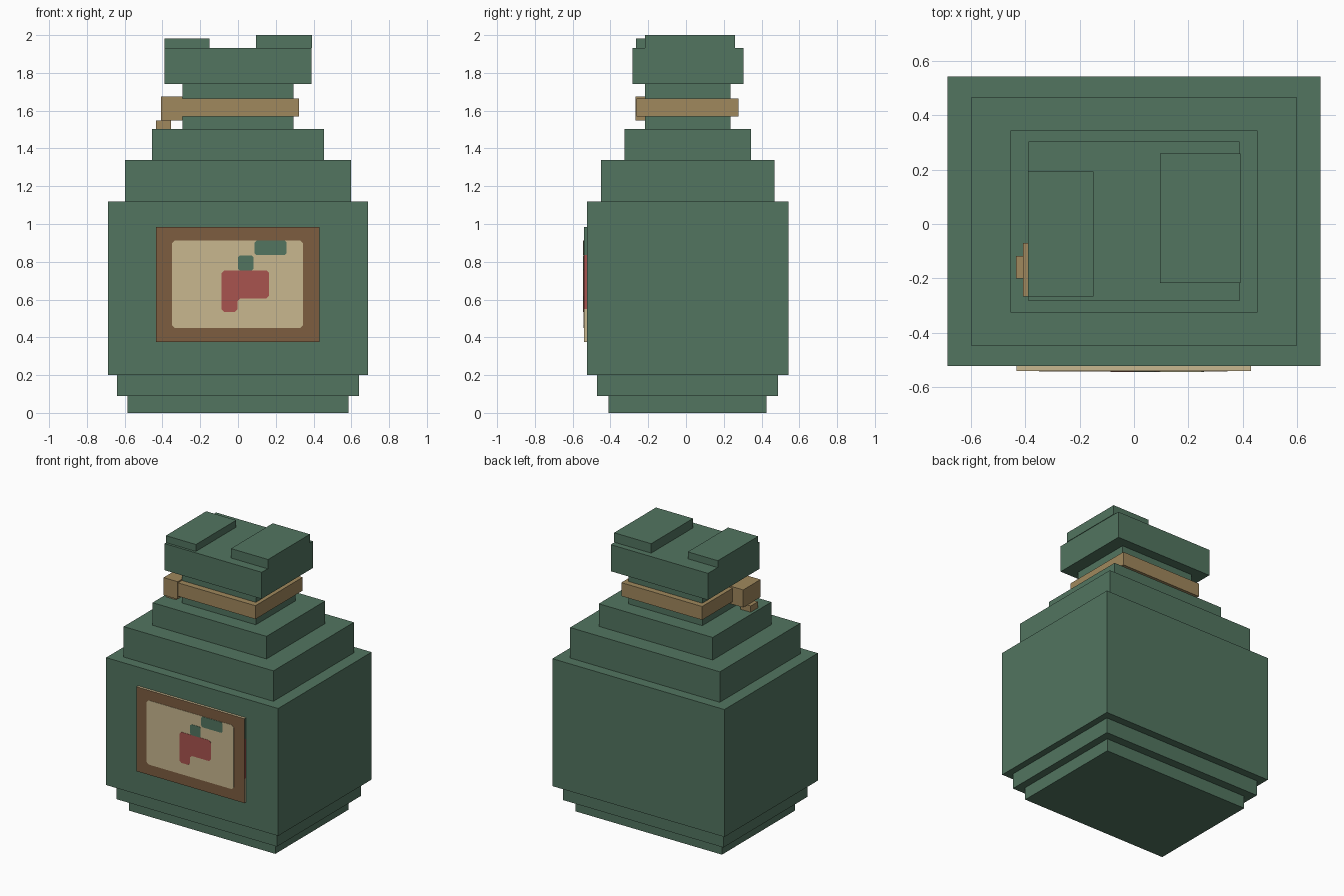
import bpy
import bmesh

default_cube = bpy.data.objects.get("Cube")
if default_cube:
    bpy.data.objects.remove(default_cube, do_unlink=True)


def to_linear(value):
    channel = value / 255
    return channel / 12.92 if channel <= 0.04 else ((channel + 0.055) / 1.055) ** 2.4


def make_material(name, red, green, blue):
    material = bpy.data.materials.new(name)
    colour = (to_linear(red), to_linear(green), to_linear(blue), 1)
    material.use_nodes = True
    material.diffuse_color = colour
    shader = next(n for n in material.node_tree.nodes if n.type == "BSDF_PRINCIPLED")
    shader.inputs["Base Color"].default_value = colour
    shader.inputs["Roughness"].default_value = 0.9
    return material


bottle_green = make_material("bottle green", 82, 117, 96)
rope_tan = make_material("rope tan", 160, 136, 93)
frame_brown = make_material("frame brown", 125, 93, 64)
paper_cream = make_material("paper cream", 200, 183, 143)
fruit_red = make_material("fruit red", 168, 83, 78)


def add_object(name, bm, materials):
    bmesh.ops.recalc_face_normals(bm, faces=bm.faces[:])
    mesh = bpy.data.meshes.new(name)
    bm.to_mesh(mesh)
    bm.free()
    for material in materials:
        mesh.materials.append(material)
    obj = bpy.data.objects.new(name, mesh)
    bpy.context.collection.objects.link(obj)
    return obj


def box_mesh(x_span, y_span, z_span):
    bm = bmesh.new()
    bmesh.ops.create_cube(bm, size=1)
    for vert in bm.verts:
        for axis, (low, high) in enumerate((x_span, y_span, z_span)):
            vert.co[axis] = low if vert.co[axis] < 0 else high
    return bm


def box(name, material, x_span, y_span, z_span):
    return add_object(name, box_mesh(x_span, y_span, z_span), [material])


def tier(name, material, half_width, y_span, z_span):
    return box(name, material, (-half_width, half_width), y_span, z_span)


def plate(name, material, outline, front, back):
    """Thin painted plate: an x-z outline extruded towards the label."""
    bm = bmesh.new()
    face = bm.faces.new([bm.verts.new((x, front, z)) for x, z in outline])
    result = bmesh.ops.extrude_face_region(bm, geom=[face])
    for item in result["geom"]:
        if isinstance(item, bmesh.types.BMVert):
            item.co.y = back
    return add_object(name, bm, [material])


def clipped(outline, cut):
    """Replace every corner of an outline by a short diagonal."""
    points = []
    for index, (x, z) in enumerate(outline):
        for other in (outline[index - 1], outline[(index + 1) % len(outline)]):
            dx, dz = other[0] - x, other[1] - z
            length = (dx * dx + dz * dz) ** 0.5
            points.append((x + dx / length * cut, z + dz / length * cut))
    return points


def rectangle(left, right, low, high):
    return [(left, low), (right, low), (right, high), (left, high)]


# Stepped bottle body, from the foot up to the neck
tier("foot", bottle_green, 0.585, (-0.41, 0.425), (0, 0.09))
tier("lower_step", bottle_green, 0.64, (-0.47, 0.487), (0.09, 0.2))
tier("body", bottle_green, 0.687, (-0.523, 0.543), (0.2, 1.12))
tier("lower_shoulder", bottle_green, 0.598, (-0.45, 0.468), (1.12, 1.34))
tier("upper_shoulder", bottle_green, 0.455, (-0.325, 0.345), (1.34, 1.503))
tier("neck", bottle_green, 0.295, (-0.218, 0.235), (1.503, 1.74))

# Stopper rim with two uneven raised slabs
tier("rim", bottle_green, 0.388, (-0.284, 0.304), (1.74, 1.932))
box("rim_slab_right", bottle_green, (-0.39, -0.15), (-0.266, 0.194), (1.932, 1.982))
box("rim_slab_left", bottle_green, (0.096, 0.392), (-0.217, 0.26), (1.932, 2))

# Rope round the neck, with its knot and loose end
tier("rope_band", rope_tan, 0.323, (-0.262, 0.277), (1.568, 1.665))
box("rope_knot", rope_tan, (-0.408, -0.295), (-0.267, -0.07), (1.548, 1.675))
box("rope_end", rope_tan, (-0.435, -0.355), (-0.2, -0.117), (1.503, 1.548))

# Label block: brown front, cream rim, sides banded by height
label = box_mesh((-0.433, 0.431), (-0.541, -0.523), (0.375, 0.985))
for height in (0.55, 0.835):
    bmesh.ops.bisect_plane(label, geom=label.verts[:] + label.edges[:] + label.faces[:],
                           plane_co=(0, 0, height), plane_no=(0, 0, 1))
label.normal_update()
for face in label.faces:
    height = face.calc_center_median().z
    if abs(face.normal.y) > 0.5:
        face.material_index = 0
    elif abs(face.normal.z) > 0.5 or height < 0.55:
        face.material_index = 1
    else:
        face.material_index = 2 if height < 0.835 else 3
add_object("label_frame", label, [frame_brown, paper_cream, fruit_red, bottle_green])

# Painted label picture: paper, fruit, stem and leaf
plate("label_paper", paper_cream, clipped(rectangle(-0.35, 0.345, 0.45, 0.913), 0.015),
      -0.543, -0.541)
fruit = [(-0.087, 0.533), (-0.003, 0.533), (-0.003, 0.605),
         (0.165, 0.605), (0.165, 0.755), (-0.087, 0.755)]
plate("label_fruit", fruit_red, clipped(fruit, 0.015), -0.545, -0.543)
plate("label_stem", bottle_green, clipped(rectangle(0, 0.082, 0.755, 0.832), 0.008),
      -0.545, -0.543)
plate("label_leaf", bottle_green, clipped(rectangle(0.088, 0.257, 0.835, 0.912), 0.01),
      -0.545, -0.543)
